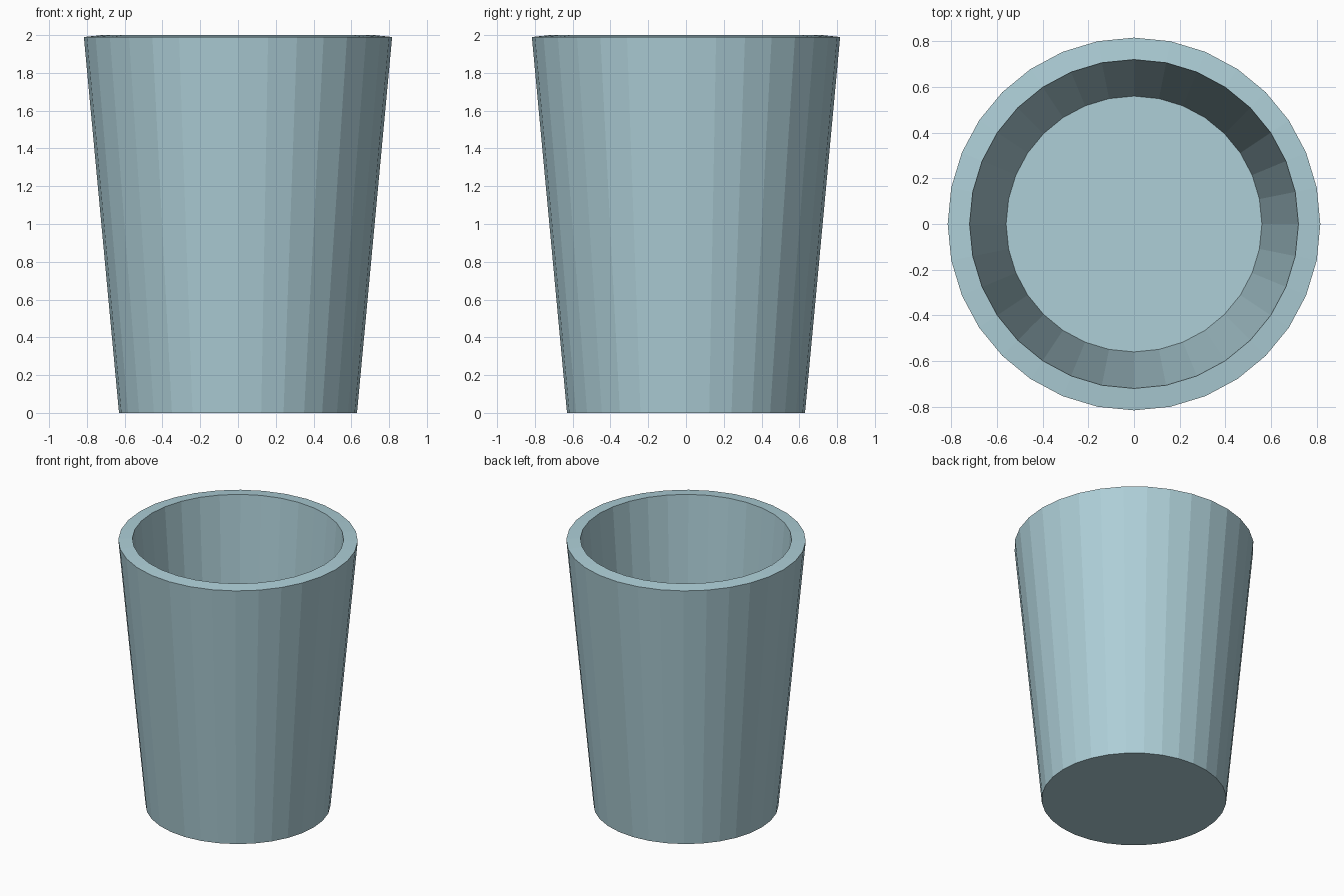
import bpy, bmesh, math
from mathutils import Vector

if "Cube" in bpy.data.objects:
    bpy.data.objects.remove(bpy.data.objects["Cube"])

SIDES = 32

# cup wall profile (radius, z), from outer bottom over the rim to the inner floor
PROFILE = [(0.63, 0.0), (0.816, 1.99), (0.72, 2.0), (0.56, 0.07)]

# each shard is the region where its linear function a.p + b is the largest
SHARDS = {
    "base_front":      (.111, -.3675, .0134, -.110),
    "base_middle":     (0, 0, 0, 0),
    "base_back":       (.104, .567, .087, -.171),
    "base_left":       (-.089, .282, -.016, -.0873),
    "wall_right":      (.697, -.197, 1.013, -.957),
    "wall_front_left": (.017, -.375, 1.016, -1.056),
    "wall_left":       (.10, -.09, 1.025, -.877),
    "rim_right_back":  (.676, .178, 1.313, -1.505),
    "rim_right_front": (.725, -.1455, 1.125, -1.158),
    "rim_front":       (.457, -.437, 1.0545, -1.092),
    "rim_front_chip":  (.169, -.379, 1.250, -1.441),
    "rim_left_chip":   (-.17, -.235, 1.19, -1.388),
    "rim_left":        (-.197, -.054, 1.251, -1.478),
    "rim_back":        (.42, .52, 1.148, -1.268),
}

material = bpy.data.materials.new("pale_blue")
material.diffuse_color = (0.42, 0.62, 0.68, 1)
material.use_nodes = True
material.node_tree.nodes["Principled BSDF"].inputs["Base Color"].default_value = material.diffuse_color


def make_object(name, bm):
    bmesh.ops.recalc_face_normals(bm, faces=bm.faces[:])
    mesh = bpy.data.meshes.new(name)
    bm.to_mesh(mesh)
    bm.free()
    mesh.materials.append(material)
    obj = bpy.data.objects.new(name, mesh)
    bpy.context.collection.objects.link(obj)
    return obj


# whole cup, used as the solid that gets broken up
bm = bmesh.new()
rings = []
for r, z in PROFILE:
    angles = [2 * math.pi * i / SIDES for i in range(SIDES)]
    rings.append([bm.verts.new((r * math.cos(a), r * math.sin(a), z)) for a in angles])
for lo, hi in zip(rings, rings[1:]):
    for i in range(SIDES):
        j = (i + 1) % SIDES
        bm.faces.new((lo[i], lo[j], hi[j], hi[i]))
bm.faces.new(rings[0])
bm.faces.new(rings[-1])
cup = make_object("whole_cup", bm)
cup.hide_render = True


# convex cell of one shard: a big box trimmed by the planes to all other shards
def cell(name):
    bm = bmesh.new()
    bmesh.ops.create_cube(bm, size=4)
    bmesh.ops.translate(bm, verts=bm.verts[:], vec=(0, 0, 1))
    own = SHARDS[name]
    for other, f in SHARDS.items():
        if other == name:
            continue
        n = Vector([own[k] - f[k] for k in range(3)])
        point = n * (-(own[3] - f[3]) / n.length_squared)
        cut = bmesh.ops.bisect_plane(
            bm, geom=bm.verts[:] + bm.edges[:] + bm.faces[:], dist=1e-6,
            plane_co=point, plane_no=n.normalized(), clear_inner=True)
        rim = [g for g in cut["geom_cut"] if isinstance(g, bmesh.types.BMEdge) and g.is_valid]
        if len(rim) > 2:
            bmesh.ops.contextual_create(bm, geom=rim)
    return make_object(name, bm)


# break the cup: every shard is its cell intersected with the cup
shards = [cell(name) for name in SHARDS]
for shard in shards:
    mod = shard.modifiers.new("break", 'BOOLEAN')
    mod.operation = 'INTERSECT'
    mod.solver = 'EXACT'
    mod.object = cup
bpy.context.view_layer.update()
deps = bpy.context.evaluated_depsgraph_get()
for shard, mesh in [(s, bpy.data.meshes.new_from_object(s.evaluated_get(deps))) for s in shards]:
    shard.modifiers.clear()
    shard.data = mesh
bpy.data.objects.remove(cup)
